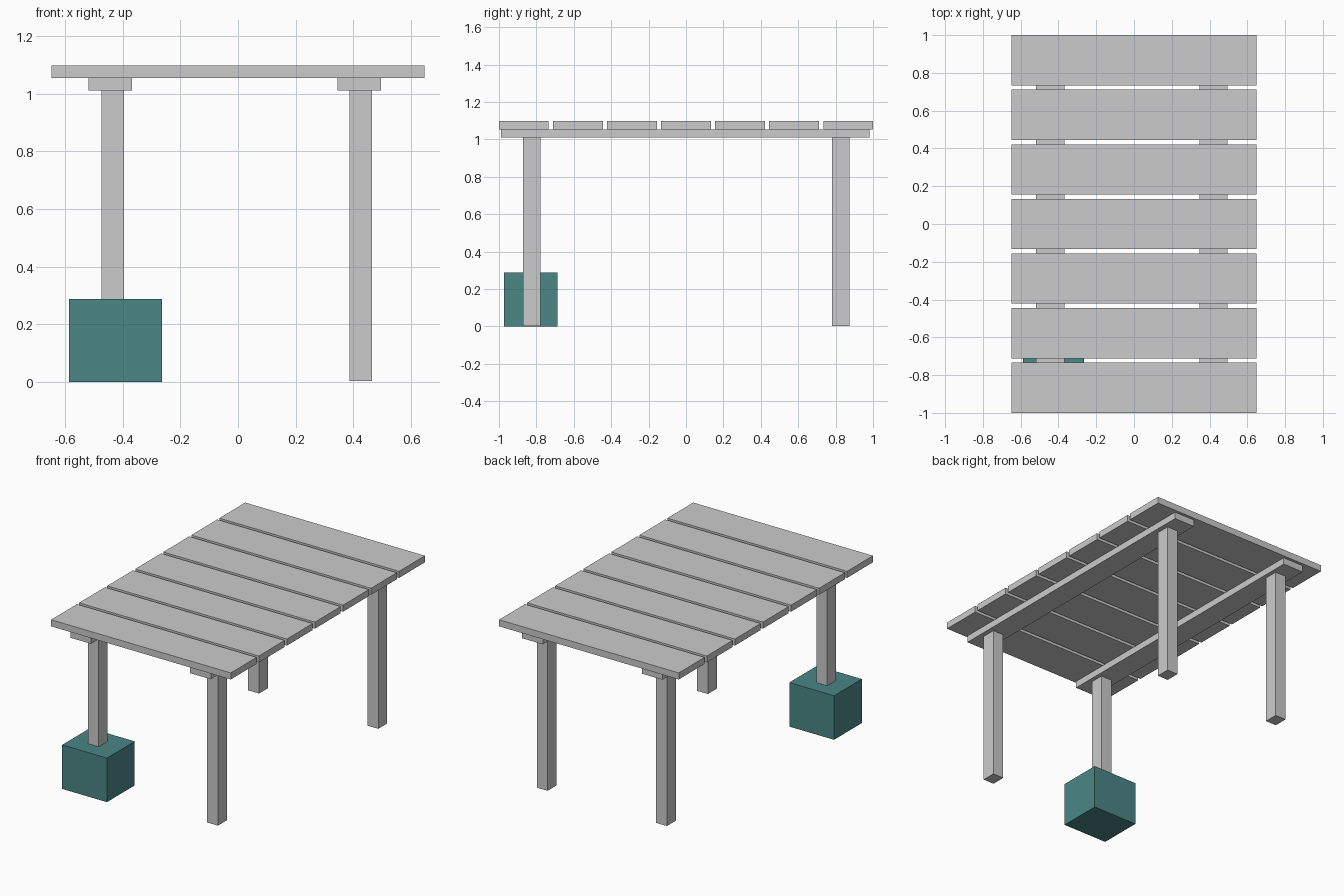
import bpy

if "Cube" in bpy.data.objects:
    bpy.data.objects.remove(bpy.data.objects["Cube"])


def box(name, x, y, z, material=None):
    """Add a box spanning the (min, max) range on each axis."""
    spans = (x, y, z)
    bpy.ops.mesh.primitive_cube_add(size=1, location=[(a + b) / 2 for a, b in spans])
    obj = bpy.context.object
    obj.name = name
    obj.scale = [b - a for a, b in spans]
    bpy.ops.object.transform_apply(location=False, rotation=False, scale=True)
    if material:
        obj.data.materials.append(material)
    return obj


# Heights of the stacked layers
BEAM_Z, PLANK_Z, TOP_Z = 1.01, 1.054, 1.097

# Seven top planks with narrow gaps
PLANKS, WIDTH = 7, 0.266
pitch = (2 - WIDTH) / (PLANKS - 1)
for i in range(PLANKS):
    y = -1 + i * pitch
    box(f"top_plank_{i + 1}", (-0.648, 0.648), (y, y + WIDTH), (PLANK_Z, TOP_Z))

# Two lengthwise beams, each carried by a front and a back leg
for side, beam_x, leg_x in (("left", -0.443, -0.434), ("right", 0.421, 0.426)):
    box(f"{side}_beam", (beam_x - 0.075, beam_x + 0.075), (-0.988, 0.981), (BEAM_Z, PLANK_Z))
    for end, leg_y in (("front", -0.825), ("back", 0.827)):
        box(f"{end}_{side}_leg", (leg_x - 0.039, leg_x + 0.039),
            (leg_y - 0.046, leg_y + 0.046), (0.003, BEAM_Z))

# Teal footing block around the front left leg
teal = bpy.data.materials.new("teal")
teal.diffuse_color = (0.07, 0.24, 0.24, 1)
teal.use_nodes = True
teal.node_tree.nodes["Principled BSDF"].inputs["Base Color"].default_value = teal.diffuse_color
box("footing_block", (-0.587, -0.264), (-0.973, -0.687), (0, 0.287), teal)
